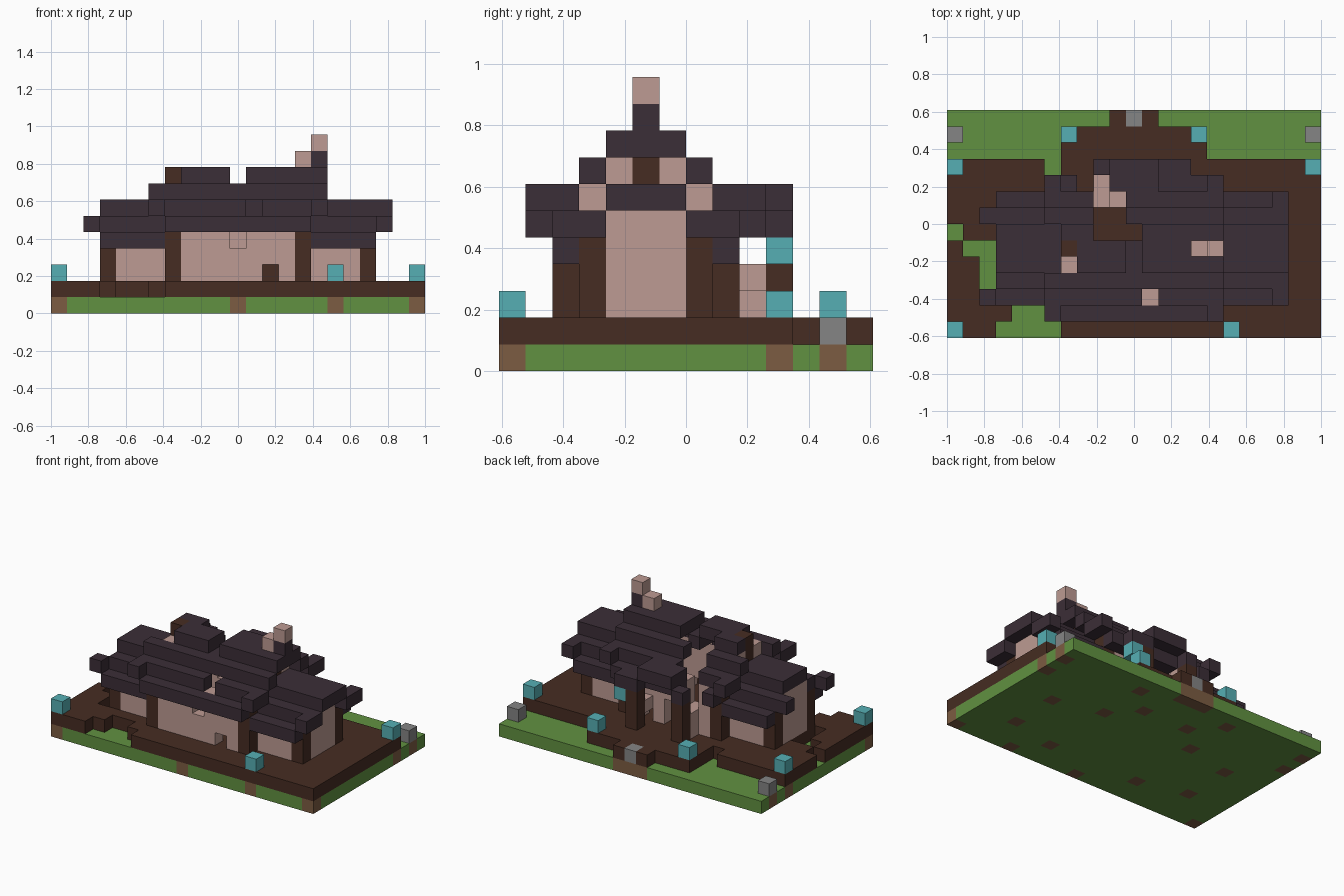
import bpy
import bmesh
from mathutils import Vector

cube = bpy.data.objects.get("Cube")
if cube:
    bpy.data.objects.remove(cube)

# Lattice: 23 x 14 x 11 blocks, house mirrored about column MID and row RIDGE
WIDTH, DEPTH = 23, 14
UNIT = 2 / WIDTH
MID, RIDGE = 11, 5


def linear(value):
    c = value / 255
    return c / 12.92 if c < 0.04045 else ((c + 0.055) / 1.055) ** 2.4


def material(name, *rgb):
    mat = bpy.data.materials.new(name)
    mat.use_nodes = True
    colour = [linear(v) for v in rgb] + [1]
    mat.diffuse_color = colour
    shader = mat.node_tree.nodes["Principled BSDF"]
    shader.inputs["Base Color"].default_value = colour
    shader.inputs["Roughness"].default_value = 0.9
    return mat


grass = material("grass green", 97, 145, 65)
dirt = material("dirt brown", 124, 92, 66)
timber = material("dark timber", 70, 44, 34)
plaster = material("pink plaster", 189, 155, 147)
slate = material("dark roof", 59, 46, 55)
glow = material("teal lantern", 86, 175, 180)
stone = material("grey stone", 133, 133, 133)


def block(x, y, z):
    """Cells of a box; each argument is one index or an inclusive pair."""
    spans = [(v, v) if isinstance(v, int) else v for v in (x, y, z)]
    rx, ry, rz = [range(a, b + 1) for a, b in spans]
    return {(i, j, k) for i in rx for j in ry for k in rz}


def flip_x(cells):
    return cells | {(2 * MID - i, j, k) for i, j, k in cells}


def flip_y(cells):
    return cells | {(i, 2 * RIDGE - j, k) for i, j, k in cells}


def both(cells):
    return flip_y(flip_x(cells))


parts = []
taken = {}


def part(name, mat, cells):
    """Claim the cells that no earlier part has used."""
    free = {c for c in cells if c not in taken}
    for c in free:
        taken[c] = name
    parts.append((name, mat, free))


# Ground slab with dirt footings under posts and lanterns
footings = both(block(3, 3, 0) | block(7, 2, 0))
footings |= flip_x(block(9, 10, 0) | block(7, 12, 0) | block(0, 10, 0)
                   | block(0, 12, 0) | block(0, 0, 0) | block((10, 11), 13, 0))
footings |= block(MID, 0, 0) | block(17, 0, 0)
part("dirt_footings", dirt, footings)
part("grass_base", grass, block((0, 22), (0, 13), 0))

# Garden stones and lanterns
part("garden_stones", stone, flip_x(block(0, 12, 1)) | block(MID, 13, 1))
lanterns = flip_x(block(0, 10, 2) | block(7, 12, 2))
lanterns |= block(0, 0, 2) | block(17, 0, 2) | block(14, 10, 4)
part("lanterns", glow, lanterns)

# Timber deck with broken edges
deck = block((0, 22), (0, 10), 1) | block((7, 15), (11, 12), 1)
deck |= block((10, 12), 13, 1)
deck -= block(0, 6, 1) | block(1, 5, 1) | block(2, (3, 5), 1)
deck -= block((3, 6), 0, 1) | block((4, 5), 1, 1) | block(6, 10, 1)
part("deck", timber, deck)

# Posts at the corners of the wings, hall and porch
part("wing_posts", timber, both(block(3, 3, (2, 4))))
part("hall_posts", timber, both(block(7, 2, (2, 5))))
part("porch_posts", timber, flip_x(block(9, 10, (2, 4))))
part("gable_posts", timber, flip_x(block(7, RIDGE, (2, 7))) | block(7, RIDGE, 8))

# Plaster walls with missing blocks and a back doorway
wings = both(block((4, 6), 3, (2, 4))) | flip_x(block(3, (4, 6), (2, 5)))
part("wing_walls", plaster, wings)
hall = flip_y(block((8, 14), 2, (2, 5)))
hall -= block(MID, 2, 4) | block(13, 2, 2) | block(13, 8, 2)
hall -= block(MID, 8, (2, 3)) | block(9, 8, (4, 5))
part("hall_walls", plaster, hall)
gables = flip_x(block(7, (3, 7), (2, 6)) | block(7, (4, 6), 7))
part("gable_walls", plaster, gables)
part("porch_walls", plaster, flip_x(block(9, 9, (2, 3))) - block(13, 9, 2))

# Stepped wing roofs with raised end overhangs
wing_roof = both(block((3, 6), 2, 4) | block((3, 6), 3, 5) | block(2, (2, 3), 5))
wing_roof |= flip_x(block((2, 6), (4, 6), 6))
wing_roof -= block(2, (4, 6), 6) | block(2, 3, 5) | block(2, 8, 5)
part("wing_roofs", slate, wing_roof)

# Stepped hall roof with collapsed holes
hall_roof = flip_y(block((7, 15), 1, 5) | block((6, 16), 2, 6)
                   | block((6, 16), 3, 7)) | both(block(6, 1, 6))
hall_roof |= block((6, 16), (4, 6), 8) | block(MID, (4, 5), 7)
hall_roof -= block(6, (4, 6), 8) | block(MID, (4, 6), 8) | block(7, 4, 8)
hall_roof -= block((9, 10), (6, 8), (5, 8)) | block((8, 9), 9, 5)
hall_roof -= block(12, 2, 6)
part("hall_roof", slate, hall_roof)

# Porch roof running towards the back
porch_roof = block((10, 12), (9, 10), 6) | block((13, 14), 10, 5)
porch_roof |= block(9, 10, 5)
part("porch_roof", slate, porch_roof)

# Ridge end ornament
part("ridge_end", slate, block(16, RIDGE, 9))
part("ridge_caps", plaster, block(15, RIDGE, 9) | block(16, RIDGE, 10))


# Skin each part with its exposed block faces
def build(name, mat, cells):
    bm = bmesh.new()
    origin = Vector((-WIDTH / 2, -DEPTH / 2, 0))
    for cell in sorted(cells):
        for axis in range(3):
            for side in (0, 1):
                near = list(cell)
                near[axis] += 2 * side - 1
                if tuple(near) in taken:
                    continue
                u, v = Vector((0, 0, 0)), Vector((0, 0, 0))
                u[(axis + 1) % 3] = 1
                v[(axis + 2) % 3] = 1
                start = Vector(cell) + origin
                start[axis] += side
                loop = [start, start + u, start + u + v, start + v]
                if not side:
                    loop.reverse()
                bm.faces.new([bm.verts.new(p * UNIT) for p in loop])
    bmesh.ops.remove_doubles(bm, verts=bm.verts, dist=UNIT / 100)
    mesh = bpy.data.meshes.new(name)
    bm.to_mesh(mesh)
    bm.free()
    mesh.materials.append(mat)
    obj = bpy.data.objects.new(name, mesh)
    bpy.context.collection.objects.link(obj)


for entry in parts:
    build(*entry)
